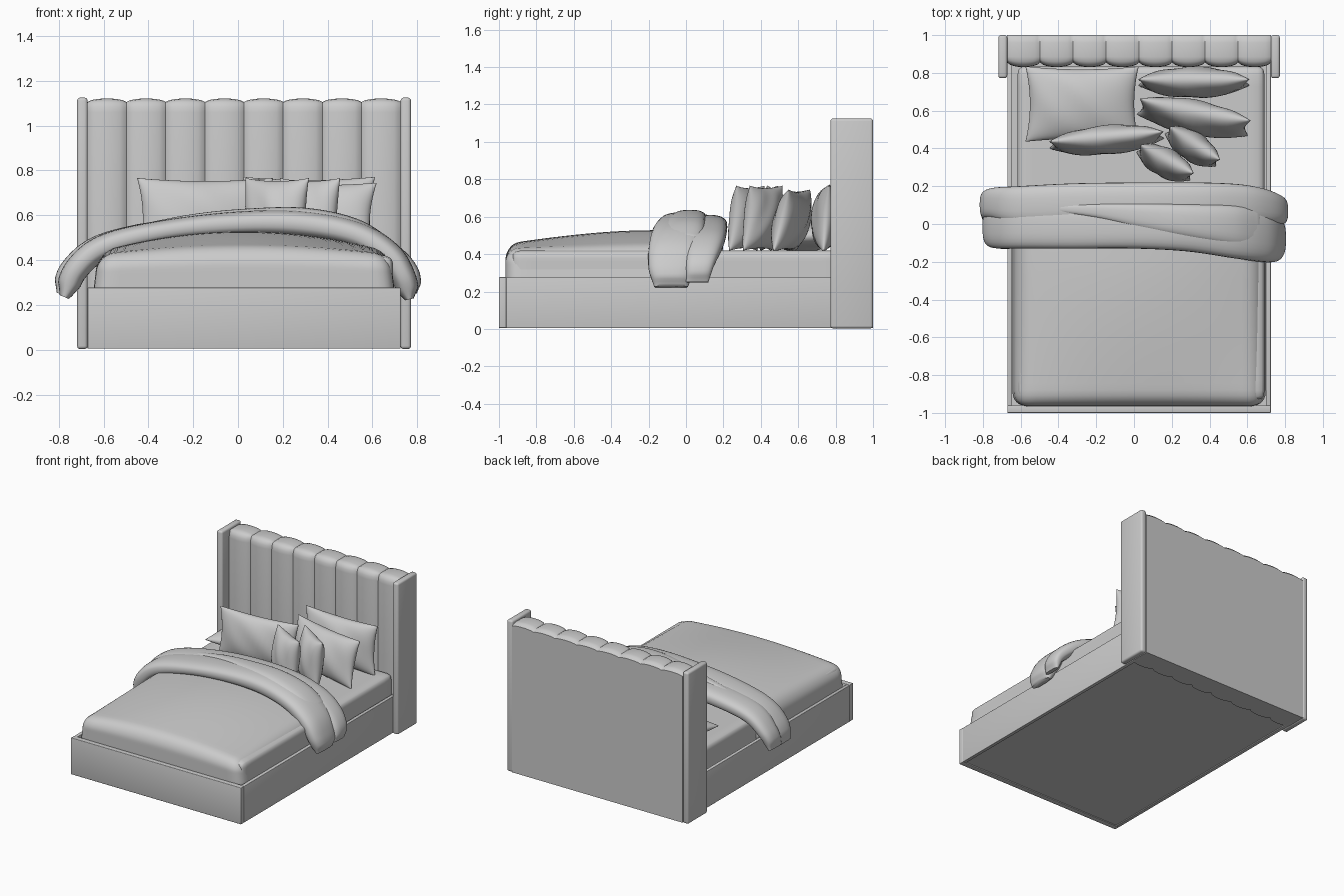
import bpy, bmesh, math
from mathutils import Vector

if "Cube" in bpy.data.objects:
    bpy.data.objects.remove(bpy.data.objects["Cube"])

CX = 0.027  # bed centreline


def finish(name, bm, angle=40):
    bmesh.ops.remove_doubles(bm, verts=bm.verts, dist=1e-5)
    bmesh.ops.recalc_face_normals(bm, faces=bm.faces)
    me = bpy.data.meshes.new(name)
    bm.to_mesh(me)
    bm.free()
    ob = bpy.data.objects.new(name, me)
    bpy.context.collection.objects.link(ob)
    bpy.ops.object.select_all(action='DESELECT')
    ob.select_set(True)
    bpy.context.view_layer.objects.active = ob
    bpy.ops.object.shade_smooth_by_angle(angle=math.radians(angle))
    return ob


def loft(name, rings, caps=True, angle=40):
    """Skin a list of closed rings."""
    bm = bmesh.new()
    vs = [[bm.verts.new(p) for p in r] for r in rings]
    n = len(vs[0])
    for a, b in zip(vs, vs[1:]):
        for i in range(n):
            j = (i + 1) % n
            bm.faces.new((a[i], a[j], b[j], b[i]))
    if caps:
        bm.faces.new(vs[0])
        bm.faces.new(vs[-1])
    return finish(name, bm, angle)


def soft_box(name, lo, hi, r, cuts=0, shape=None):
    """Box with rounded edges; shape(p) optionally deforms it."""
    lo, hi = Vector(lo), Vector(hi)
    mid, half = (lo + hi) / 2, (hi - lo) / 2
    bm = bmesh.new()
    bmesh.ops.create_cube(bm, size=2)
    if cuts:
        bmesh.ops.subdivide_edges(bm, edges=bm.edges, cuts=cuts, use_grid_fill=True)
    for v in bm.verts:
        p = Vector([math.sin(c * math.pi / 2) * h for c, h in zip(v.co, half)])
        if cuts:
            q = Vector([max(-(h - r), min(h - r, c)) for c, h in zip(p, half)])
            p = q + (p - q).normalized() * r
        p += mid
        v.co = shape(p) if shape else p
    if not cuts and r:
        bmesh.ops.bevel(bm, geom=bm.edges[:], offset=r, segments=3, profile=0.5, affect='EDGES')
    return finish(name, bm)


def spline(pts, n):
    """Catmull-Rom samples through a few points."""
    P = [Vector(p) for p in pts]
    P = [2 * P[0] - P[1]] + P + [2 * P[-1] - P[-2]]
    out = []
    for k in range(n + 1):
        f = k / n * (len(P) - 3)
        i = min(int(f), len(P) - 4)
        t = f - i
        a, b, c, d = P[i:i + 4]
        out.append(0.5 * (2 * b + (c - a) * t + (2 * a - 5 * b + 4 * c - d) * t * t
                          + (3 * b - a - 3 * c + d) * t ** 3))
    return out


def fold(name, pts, steps=72, seg=28):
    """Padded strip over the bed; points are x, z, front y, back y, thickness."""
    S = spline([Vector(p).resized(5) if len(p) != 5 else p for p in pts], steps)
    rings = []
    for k, s in enumerate(S):
        a, b = S[max(k - 1, 0)], S[min(k + 1, steps)]
        t = Vector((b[0] - a[0], b[1] - a[1])).normalized()
        nx, nz = -t.y, t.x
        e = min(k, steps - k)
        th = s[4] / 2 * min(1, 0.45 + 0.15 * e)
        ring = []
        for i in range(seg):
            w = 2 * math.pi * i / seg
            c, d = math.cos(w), math.sin(w)
            y = (s[2] + s[3]) / 2 + (s[3] - s[2]) / 2 * math.copysign(abs(c) ** 0.75, c)
            h = th * math.copysign(abs(d) ** 0.75, d)
            ring.append((s[0] + nx * h, y, s[1] + nz * h))
        rings.append(ring)
    return loft(name, rings, angle=60)


def pillow(name, loc, w, h, t, lean, turn, n=24, seg=48):
    """Pillow with pinched corners, standing in local xz."""
    rings = []
    for k in range(n + 1):
        u = math.sin((k / n - 0.5) * math.pi)
        ring = []
        for i in range(seg):
            a = 2 * math.pi * i / seg
            v, s = math.cos(a), math.sin(a)
            th = t / 2 * max(0, 1 - u * u) ** 0.5 * abs(s) ** 0.95
            th *= 1 + 0.05 * math.sin(7 * u + 4 * v)
            ring.append((u * w / 2 * (1 - 0.08 * (1 - v * v)), math.copysign(th, s),
                         v * h / 2 * (1 - 0.08 * (1 - u * u))))
        rings.append(ring)
    ob = loft(name, rings, caps=False, angle=80)
    ob.location = loc
    ob.rotation_euler = (math.radians(lean), 0, math.radians(turn))
    return ob


# bed frame
soft_box("foot_panel", (CX - 0.698, -1, 0.005), (CX + 0.698, -0.96, 0.277), 0.004)
for side, s in (("left", -1), ("right", 1)):
    xs = sorted((CX + s * 0.698, CX + s * 0.672))
    soft_box(side + "_rail", (xs[0], -0.962, 0.005), (xs[1], 0.9, 0.275), 0.003)
    # headboard wings
    xs = sorted((CX + s * 0.745, CX + s * 0.698))
    soft_box(side + "_wing", (xs[0], 0.772, 0.003), (xs[1], 1.0, 1.125), 0.014)
soft_box("bottom_board", (CX - 0.68, -0.97, 0.012), (CX + 0.68, 0.95, 0.03), 0)

# channelled headboard: eight padded vertical channels
channels, sub, half_w = 8, 12, 0.699
profile = [(1, 0.005, 0, 0), (0.83, 0.005, 1, 0), (0.83, 0.5, 1, 0), (0.83, 1.06, 1, 0),
           (0.833, 1.085, 1, -.2), (0.843, 1.105, .8, -.5), (0.86, 1.117, .3, -.6),
           (0.885, 1.121, 0, -.6), (0.96, 1.121, 0, -.6), (0.985, 1.115, 0, -.6), (1, 1.1, 0, -.4)]
rings = []
for k in range(channels * sub + 1):
    f = (k % sub) / sub
    d = 0.026 * (1 - math.sin(math.pi * f) ** 0.55) if f else 0.026
    x = CX - half_w + 2 * half_w * k / (channels * sub)
    rings.append([(x, y + d * dy, z + d * dz) for y, z, dy, dz in profile])
loft("headboard_channels", rings)

# mattress
soft_box("mattress", (CX - 0.645, -0.93, 0.16), (CX + 0.665, 0.835, 0.42), 0.04, 18)


# duvet with a crowned top
def crown(p):
    u = (p.x - CX) / 0.67
    f = max(0, (p.z - 0.26) / 0.17)
    y = max(0, min(1, (p.y + 0.96) / 0.75))
    p.z += f * (0.092 * (1 - u * u) * (0.35 + 0.65 * math.sin(y * math.pi / 2)) + 0.012 * (y - 0.5))
    p.x -= 0.02 * u * f
    return p


soft_box("duvet", (CX - 0.672, -0.965, 0.2), (CX + 0.672, 0.08, 0.43), 0.075, 26, crown)

# turned-down duvet fold: front layer, back layer and diagonal overlap
fold("duvet_fold_front", [
    (-0.775, 0.235, -0.11, 0.08, 0.10), (-0.72, 0.36, -0.13, 0.10, 0.11),
    (-0.59, 0.462, -0.13, 0.11, 0.11), (-0.32, 0.53, -0.13, 0.11, 0.10),
    (0, 0.562, -0.13, 0.11, 0.11), (0.28, 0.56, -0.145, 0.11, 0.12),
    (0.52, 0.515, -0.18, 0.10, 0.12), (0.67, 0.425, -0.2, 0.08, 0.12),
    (0.74, 0.32, -0.2, 0.05, 0.11), (0.765, 0.225, -0.17, 0.01, 0.09)])
fold("duvet_fold_back", [
    (-0.795, 0.25, 0.02, 0.16, 0.07), (-0.75, 0.36, 0.03, 0.19, 0.09),
    (-0.61, 0.465, 0.0, 0.20, 0.10), (-0.32, 0.525, 0.0, 0.215, 0.11),
    (0.03, 0.55, 0.0, 0.22, 0.12), (0.34, 0.535, 0.0, 0.22, 0.12),
    (0.56, 0.485, 0.0, 0.21, 0.11), (0.69, 0.42, 0.0, 0.185, 0.10),
    (0.77, 0.34, 0.0, 0.15, 0.08), (0.785, 0.25, 0.0, 0.12, 0.06)])
fold("duvet_fold_overlap", [
    (-0.46, 0.54, 0.07, 0.10, 0.03), (-0.2, 0.575, 0.03, 0.11, 0.06),
    (0.05, 0.59, -0.03, 0.11, 0.08), (0.3, 0.583, -0.08, 0.105, 0.10),
    (0.52, 0.535, -0.12, 0.10, 0.10), (0.68, 0.44, -0.15, 0.08, 0.09)])

# pillows and cushions: centre, width, height, thickness, lean, turn
pillow("pillow_flat", (-0.275, 0.635, 0.495), 0.6, 0.4, 0.16, -86, 0)
pillow("pillow_left", (-0.145, 0.445, 0.592), 0.61, 0.35, 0.15, -6, 5)
pillow("pillow_back_right", (0.317, 0.75, 0.592), 0.59, 0.36, 0.16, -5, 0)
pillow("pillow_front_right", (0.317, 0.565, 0.58), 0.6, 0.34, 0.17, -14, -11)
pillow("cushion_back", (0.31, 0.41, 0.592), 0.32, 0.35, 0.15, -7, -33)
pillow("cushion_front", (0.165, 0.325, 0.592), 0.32, 0.35, 0.15, -7, -28)
